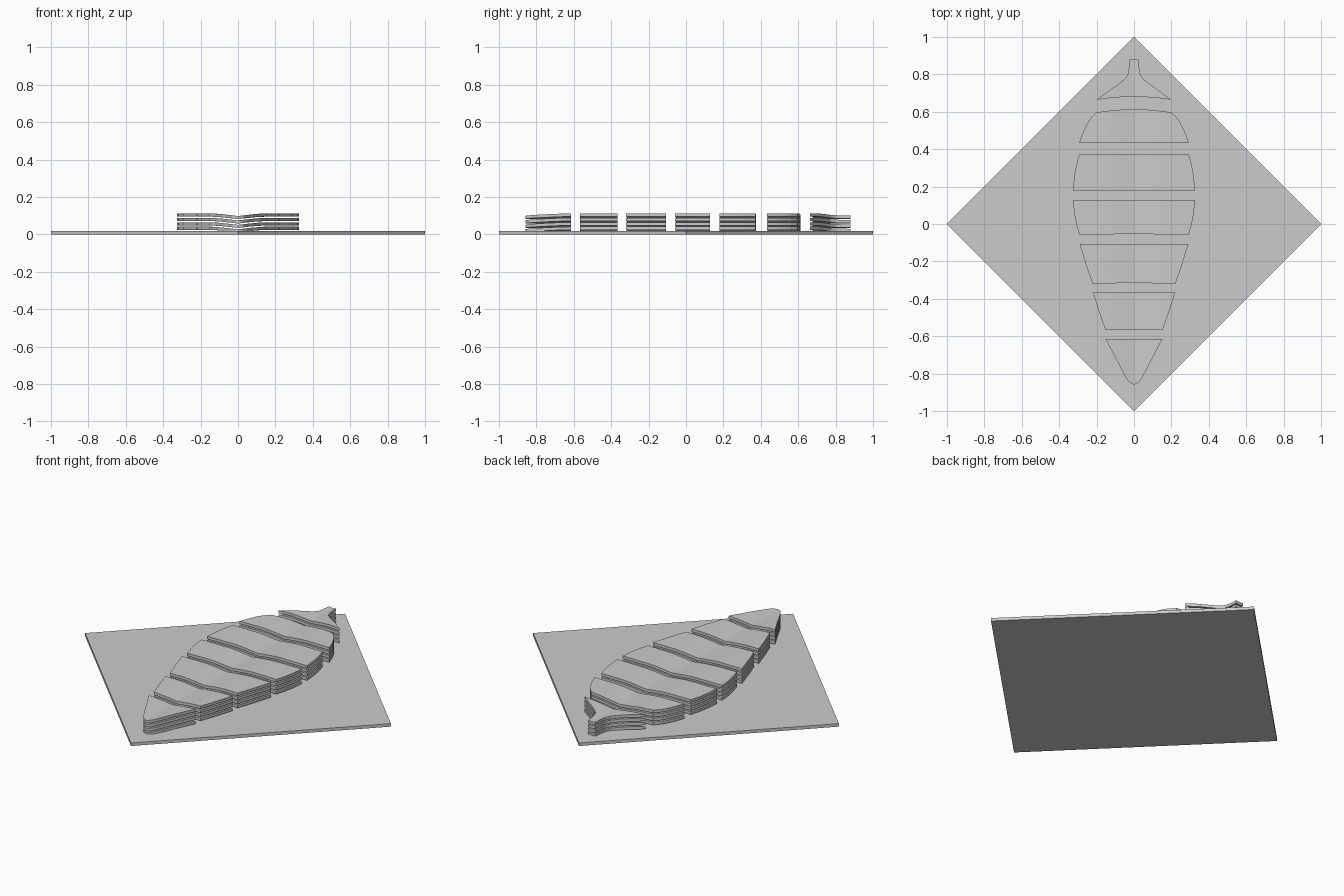
import bpy, bmesh

if "Cube" in bpy.data.objects:
    bpy.data.objects.remove(bpy.data.objects["Cube"])

COLS = 16          # cells across each leaf slice
THICK = 0.0165     # thickness of one sheet
PITCH = 0.0237     # spacing of the stacked sheets
BASE = 0.0245      # underside of the lowest sheet at its outer edge


def crease(x):
    # V-shaped fold along the midrib
    return -0.014 * max(0.0, 1 - abs(x) / 0.14) ** 1.25


def link(name, bm):
    mesh = bpy.data.meshes.new(name)
    bmesh.ops.recalc_face_normals(bm, faces=bm.faces)
    bm.to_mesh(mesh)
    bm.free()
    obj = bpy.data.objects.new(name, mesh)
    bpy.context.collection.objects.link(obj)
    return obj


def extrude_up(bm, height):
    res = bmesh.ops.extrude_face_region(bm, geom=bm.faces[:])
    top = [v for v in res["geom"] if isinstance(v, bmesh.types.BMVert)]
    bmesh.ops.translate(bm, verts=top, vec=(0, 0, height))


def leaf_slice(name, rows, bow_back=0.0, bow_front=0.0):
    # rows: (y, half width) from back to front; bow lifts an end edge at the midrib
    bm = bmesh.new()
    grid = []
    for r, (y, w) in enumerate(rows):
        bow = bow_back if r == 0 else bow_front if r == len(rows) - 1 else 0
        line = []
        for c in range(COLS + 1):
            u = 2 * c / COLS - 1
            x = w * u
            line.append(bm.verts.new((x, y + bow * (1 - u * u), BASE + crease(x))))
        grid.append(line)
    for a, b in zip(grid, grid[1:]):
        for c in range(COLS):
            bm.faces.new((a[c], b[c], b[c + 1], a[c + 1]))
    extrude_up(bm, THICK)
    obj = link(name, bm)
    # four stacked sheets
    arr = obj.modifiers.new("stack", "ARRAY")
    arr.count = 4
    arr.use_relative_offset = False
    arr.use_constant_offset = True
    arr.constant_offset_displace = (0, 0, PITCH)


# Diamond base plate
bm = bmesh.new()
bm.faces.new([bm.verts.new(p) for p in ((1, 0, 0), (0, 1, 0), (-1, 0, 0), (0, -1, 0))])
extrude_up(bm, 0.018)
link("base_plate", bm)

# Leaf slices, stem to tip: (name, outline rows, back bow, front bow)
slices = [
    ("stem_slice", [(0.88, 0.024), (0.835, 0.027), (0.80, 0.034), (0.775, 0.05),
                    (0.745, 0.088), (0.71, 0.138), (0.664, 0.2)], 0, 0.016),
    ("leaf_slice_2", [(0.596, 0.203), (0.56, 0.236), (0.53, 0.254), (0.49, 0.273),
                      (0.434, 0.293)], 0.017, 0.003),
    ("leaf_slice_3", [(0.372, 0.293), (0.31, 0.31), (0.25, 0.32), (0.178, 0.326)], 0.003, 0.002),
    ("leaf_slice_4", [(0.127, 0.326), (0.06, 0.32), (0.0, 0.308), (-0.06, 0.291)], 0, 0.006),
    ("leaf_slice_5", [(-0.106, 0.291), (-0.21, 0.259), (-0.32, 0.222)], 0, 0.004),
    ("leaf_slice_6", [(-0.365, 0.22), (-0.47, 0.187), (-0.568, 0.152)], 0, 0.002),
    ("tip_slice", [(-0.615, 0.152), (-0.70, 0.107), (-0.77, 0.071), (-0.82, 0.044),
                   (-0.842, 0.029), (-0.853, 0.015), (-0.858, 0.003)], 0, 0),
]
for name, rows, back, front in slices:
    leaf_slice(name, rows, back, front)
